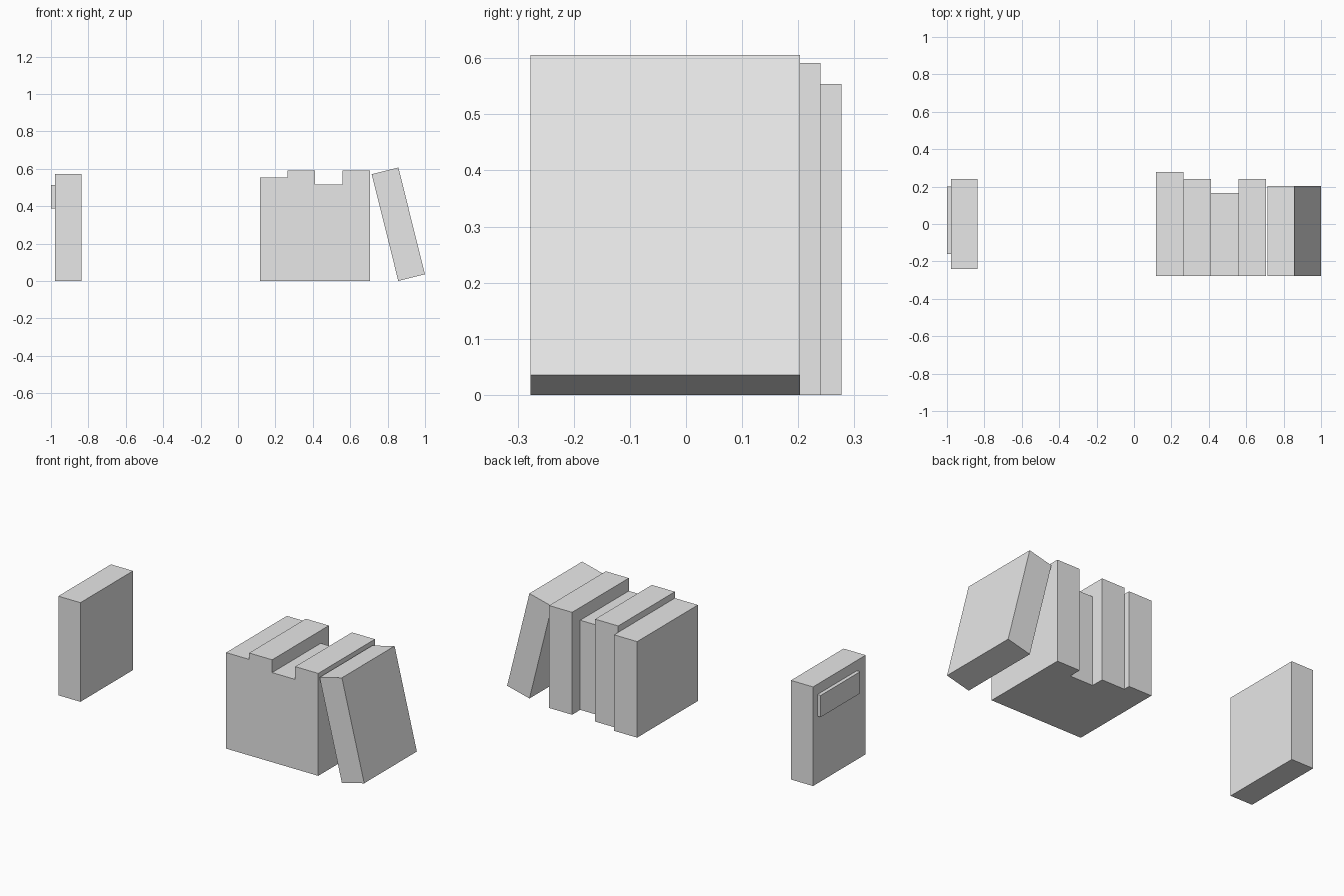
import bpy
import math
from mathutils import Matrix, Vector

cube = bpy.data.objects.get("Cube")
if cube:
    bpy.data.objects.remove(cube, do_unlink=True)

GREY = (0.8, 0.8, 0.8, 1.0)
paper = bpy.data.materials.new("light_grey")
paper.use_nodes = True
paper.diffuse_color = GREY
paper.node_tree.nodes["Principled BSDF"].inputs["Base Color"].default_value = GREY


def block(name, x, y, z):
    """Flat-sided box spanning the given (low, high) ranges."""
    bpy.ops.mesh.primitive_cube_add(size=1)
    obj = bpy.context.object
    obj.name = name
    size = Vector([hi - lo for lo, hi in (x, y, z)])
    centre = Vector([(hi + lo) / 2 for lo, hi in (x, y, z)])
    obj.data.transform(Matrix.Translation(centre) @ Matrix.Diagonal(size).to_4x4())
    obj.data.materials.append(paper)
    return obj


FRONT = -0.277
WIDTH = 0.147

# Upright row of books: depth and height of each, spines flush at the front
row = [(0.554, 0.554), (0.517, 0.591), (0.443, 0.517), (0.517, 0.591)]
left = 0.118
for i, (depth, height) in enumerate(row):
    block(f"upright_book_{i + 1}", (left, left + WIDTH),
          (FRONT, FRONT + depth), (0, height))
    left += WIDTH

# Leaning book, tilted about its lower edge against the row
leaning = block("leaning_book", (0, WIDTH), (FRONT, 0.203), (0, 0.588))
leaning.location.x = 0.857
leaning.rotation_euler.y = -math.radians(14)

# Separate book with a raised label on its outer cover
block("separate_book", (-0.979, -0.838), (-0.24, 0.24), (0, 0.572))
block("cover_label", (-1.0, -0.979), (-0.16, 0.2), (0.388, 0.513))
